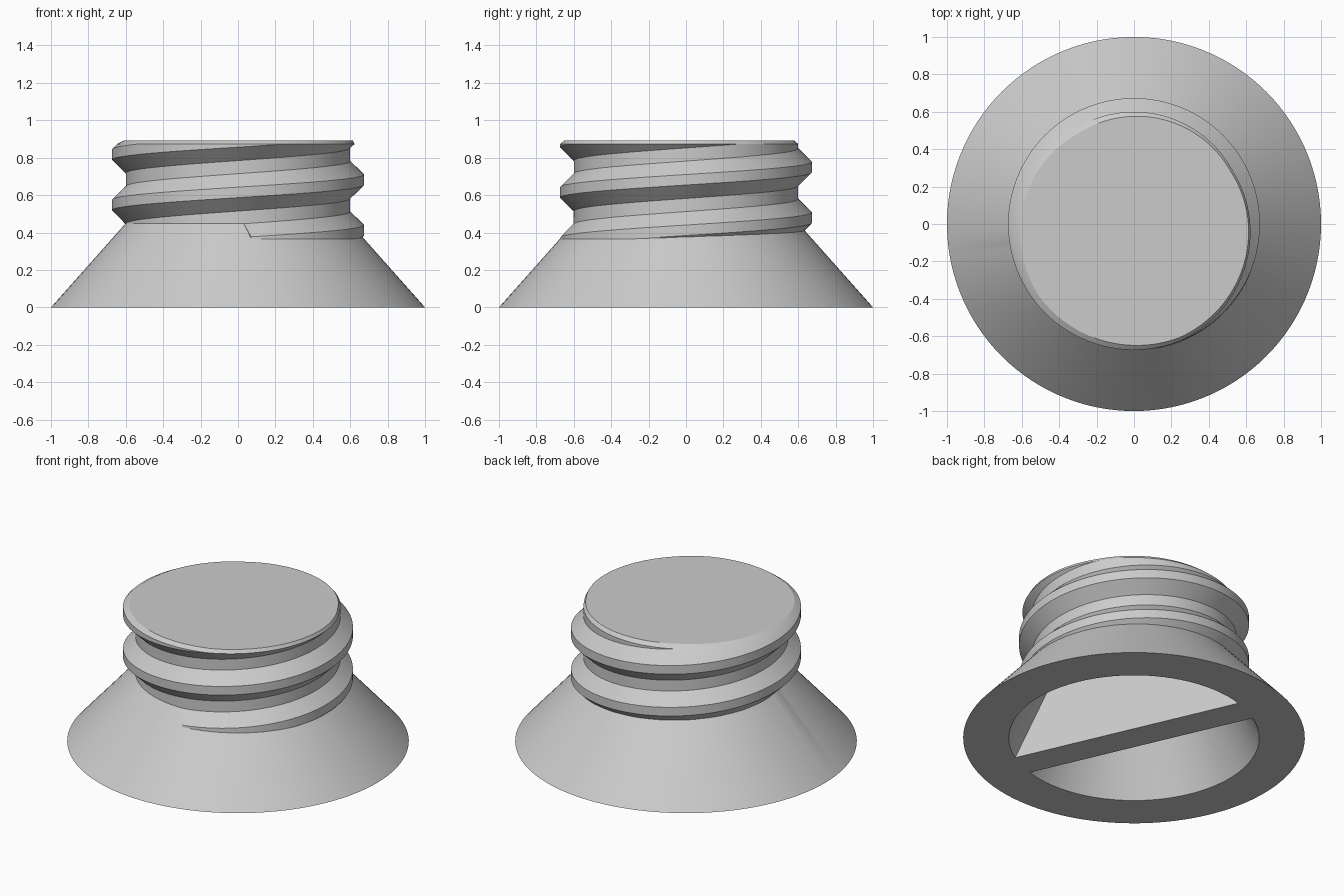
import bpy, bmesh, math
from mathutils import Matrix

if "Cube" in bpy.data.objects:
    bpy.data.objects.remove(bpy.data.objects["Cube"])

SEG = 120
PITCH, Z0 = 0.27, 0.682            # thread rise per turn, crest height at angle 0
ROOT, CREST = 0.60, 0.673          # thread radii
FOOT, TIP = 0.10, 0.028            # half widths of the thread at root and crest
Z_CHAMFER, Z_TOP = 0.873, 0.893
CAVITY_R, CAVITY_TOP_R, CAVITY_Z = 0.733, 0.37, 0.69
BAR_ANGLE = math.radians(24)       # turn of the bar away from the y axis

grey = bpy.data.materials.new("light_grey")
grey.diffuse_color = (0.6, 0.6, 0.6, 1)
grey.use_nodes = True
grey.node_tree.nodes["Principled BSDF"].inputs["Base Color"].default_value = grey.diffuse_color


def cone(z):
    return 1 - z * 0.4 / 0.45


def thread(z, turn):
    """Thread radius at height z, with the angle given in turns."""
    d = (z - Z0 - PITCH * turn + PITCH / 2) % PITCH - PITCH / 2
    t = (FOOT - abs(d)) / (FOOT - TIP)
    return ROOT + (CREST - ROOT) * min(1, max(0, t))


def column(turn):
    """Profile of the whole body at one angle, from cavity ceiling to top centre."""
    pts = [(0, CAVITY_Z), (CAVITY_TOP_R, CAVITY_Z), (CAVITY_R, 0), (1, 0)]
    # height where the flared skirt gives way to the thread
    low = 0.45
    while low > 0.366 and thread(low - 0.001, turn) >= cone(low - 0.001) - 0.002:
        low -= 0.001
    pts.append((cone(low), low))
    for k in range(-3, 3):
        for off in (-FOOT, -TIP, TIP, FOOT):
            z = Z0 + PITCH * (turn + k) + off
            if z <= low:
                pts.append((cone(low), low))
            else:
                z = min(z, Z_CHAMFER)
                pts.append((thread(z, turn), z))
    # chamfered rim and flat top
    r = thread(Z_CHAMFER, turn)
    inset = 0.024 - 0.014 * math.cos(2 * math.pi * turn)
    return pts + [(r, Z_CHAMFER), (r - inset, Z_TOP), (0, Z_TOP)]


def finish(name, bm):
    bmesh.ops.remove_doubles(bm, verts=bm.verts, dist=1e-5)
    bmesh.ops.dissolve_degenerate(bm, edges=bm.edges, dist=1e-5)
    bmesh.ops.recalc_face_normals(bm, faces=bm.faces)
    mesh = bpy.data.meshes.new(name)
    bm.to_mesh(mesh)
    bm.free()
    mesh.materials.append(grey)
    obj = bpy.data.objects.new(name, mesh)
    bpy.context.collection.objects.link(obj)
    return obj


# Hollow flared body with threaded neck
bm = bmesh.new()
cols = []
for i in range(SEG + 1):
    a = 2 * math.pi * i / SEG
    cols.append([bm.verts.new((r * math.cos(a), r * math.sin(a), z))
                 for r, z in column(i / SEG)])
for c, d in zip(cols, cols[1:]):
    for j in range(len(c) - 1):
        bm.faces.new((c[j], d[j], d[j + 1], c[j + 1]))
body = finish("threaded_body", bm)
bpy.context.view_layer.objects.active = body
body.select_set(True)
bpy.ops.object.shade_smooth_by_angle(angle=math.radians(25))

# Grip bar across the cavity
bm = bmesh.new()
outline = [(-CAVITY_R, 0), (CAVITY_R, 0), (CAVITY_TOP_R, CAVITY_Z), (-CAVITY_TOP_R, CAVITY_Z)]
face = bm.faces.new([bm.verts.new((-0.097, y, z)) for y, z in outline])
ext = bmesh.ops.extrude_face_region(bm, geom=[face])
bmesh.ops.translate(bm, vec=(0.194, 0, 0),
                    verts=[g for g in ext["geom"] if isinstance(g, bmesh.types.BMVert)])
bmesh.ops.transform(bm, matrix=Matrix.Rotation(BAR_ANGLE, 4, 'Z'), verts=bm.verts)
finish("grip_bar", bm)
